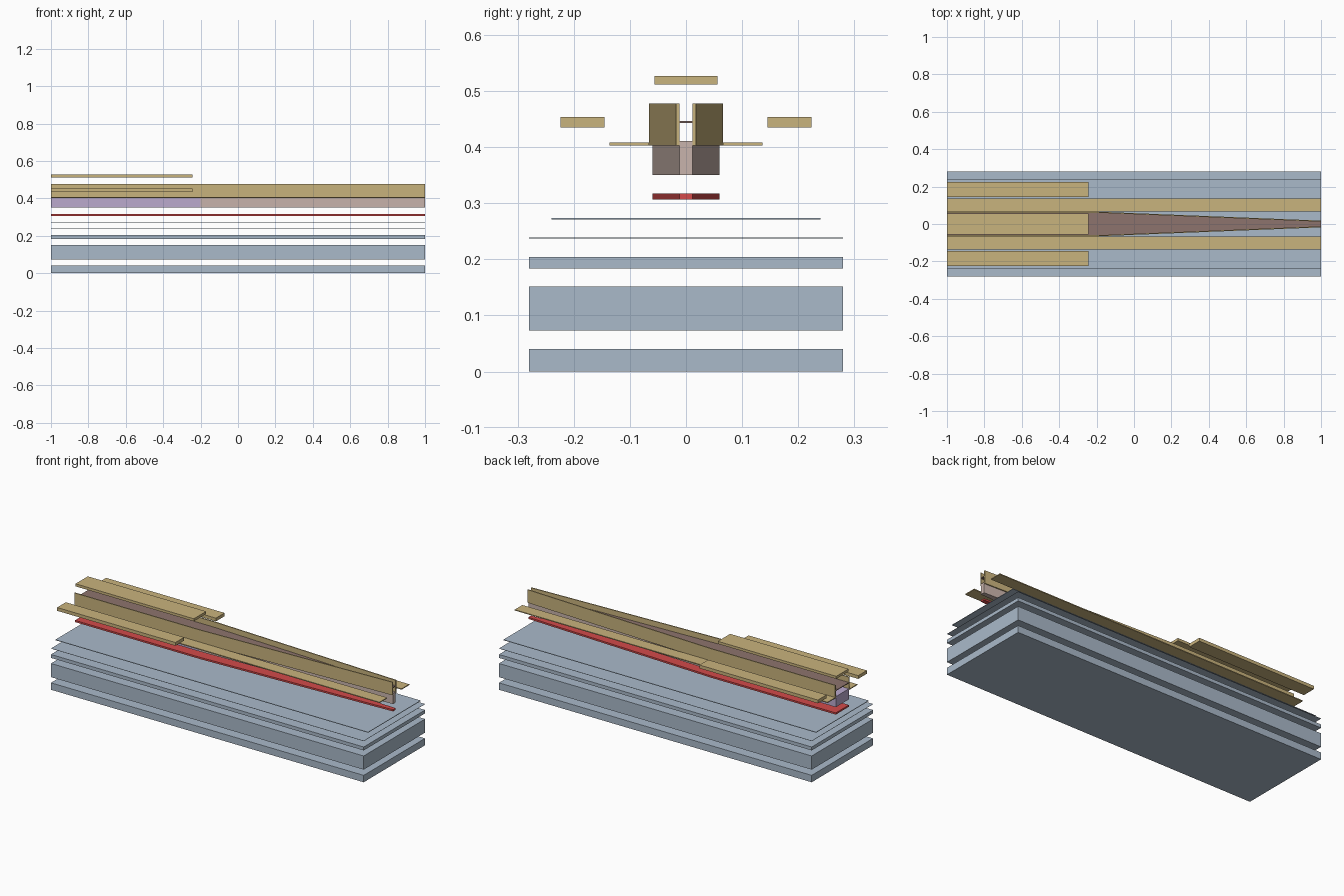
import bpy
import bmesh

if "Cube" in bpy.data.objects:
    bpy.data.objects.remove(bpy.data.objects["Cube"], do_unlink=True)


def material(name, r, g, b):
    """Flat material from display (sRGB, 0-255) values."""
    col = [((c / 255 + 0.055) / 1.055) ** 2.4 for c in (r, g, b)] + [1.0]
    mat = bpy.data.materials.new(name)
    mat.use_nodes = True
    mat.diffuse_color = col
    mat.node_tree.nodes["Principled BSDF"].inputs["Base Color"].default_value = col
    return mat


blue = material("pale blue", 170, 186, 202)
gold = material("gold", 201, 179, 125)
red = material("red", 211, 74, 74)
pink = material("dusty pink", 201, 180, 172)
purple = material("lilac", 187, 170, 206)
brown = material("brown", 141, 116, 109)


def prism(name, mat, outline, z0, z1):
    """Extrude a flat outline from z0 up to z1."""
    bm = bmesh.new()
    base = bm.faces.new([bm.verts.new((x, y, z0)) for x, y in outline])
    top = bmesh.ops.extrude_face_region(bm, geom=[base])["geom"]
    for v in top:
        if isinstance(v, bmesh.types.BMVert):
            v.co.z = z1
    bmesh.ops.recalc_face_normals(bm, faces=bm.faces)
    mesh = bpy.data.meshes.new(name)
    bm.to_mesh(mesh)
    bm.free()
    mesh.materials.append(mat)
    obj = bpy.data.objects.new(name, mesh)
    bpy.context.collection.objects.link(obj)
    return obj


def rect(x0, x1, y0, y1):
    return [(x0, y0), (x1, y0), (x1, y1), (x0, y1)]


# Shared ridge footprint: straight section, then a taper to a narrow tip
START, NECK, END = -1.0, -0.2, 1.0
WIDE, TIP, SKIN = 0.06, 0.012, 0.006
taper = [(NECK, -WIDE), (END, -TIP), (END, TIP), (NECK, WIDE)]
ridge = [(START, -WIDE)] + taper + [(START, WIDE)]

# Stacked base layers
for name, half, z0, z1 in (
    ("bottom_slab", 0.28, 0.0, 0.04),
    ("thick_slab", 0.28, 0.073, 0.152),
    ("middle_slab", 0.28, 0.184, 0.204),
    ("thin_sheet", 0.28, 0.2375, 0.2387),
    ("upper_sheet", 0.24, 0.271, 0.274),
):
    prism(name, blue, rect(START, END, -half, half), z0, z1)

# Tapered core layers
prism("red_strip", red, ridge, 0.307, 0.317)
prism("straight_block", purple, rect(START, NECK, -WIDE, WIDE), 0.35, 0.411)
prism("tapered_block", pink, taper, 0.35, 0.411)
prism("cap_sheet", brown, ridge, 0.443, 0.447)

# Side walls, flanges and raised contact plates on both sides
for side, s in (("front", -1), ("back", 1)):
    inner = [(START, s * WIDE), (NECK, s * WIDE), (END, s * TIP)]
    outer = [(x, y + s * SKIN) for x, y in reversed(inner)]
    prism(side + "_wall", gold, inner + outer, 0.403, 0.478)
    prism(side + "_flange", gold,
          rect(START, END, s * (WIDE + SKIN), s * 0.136), 0.403, 0.408)
    prism(side + "_contact", gold,
          rect(START, -0.243, s * 0.145, s * 0.224), 0.435, 0.454)

prism("top_contact", gold, rect(START, -0.243, -0.056, 0.056), 0.512, 0.527)
